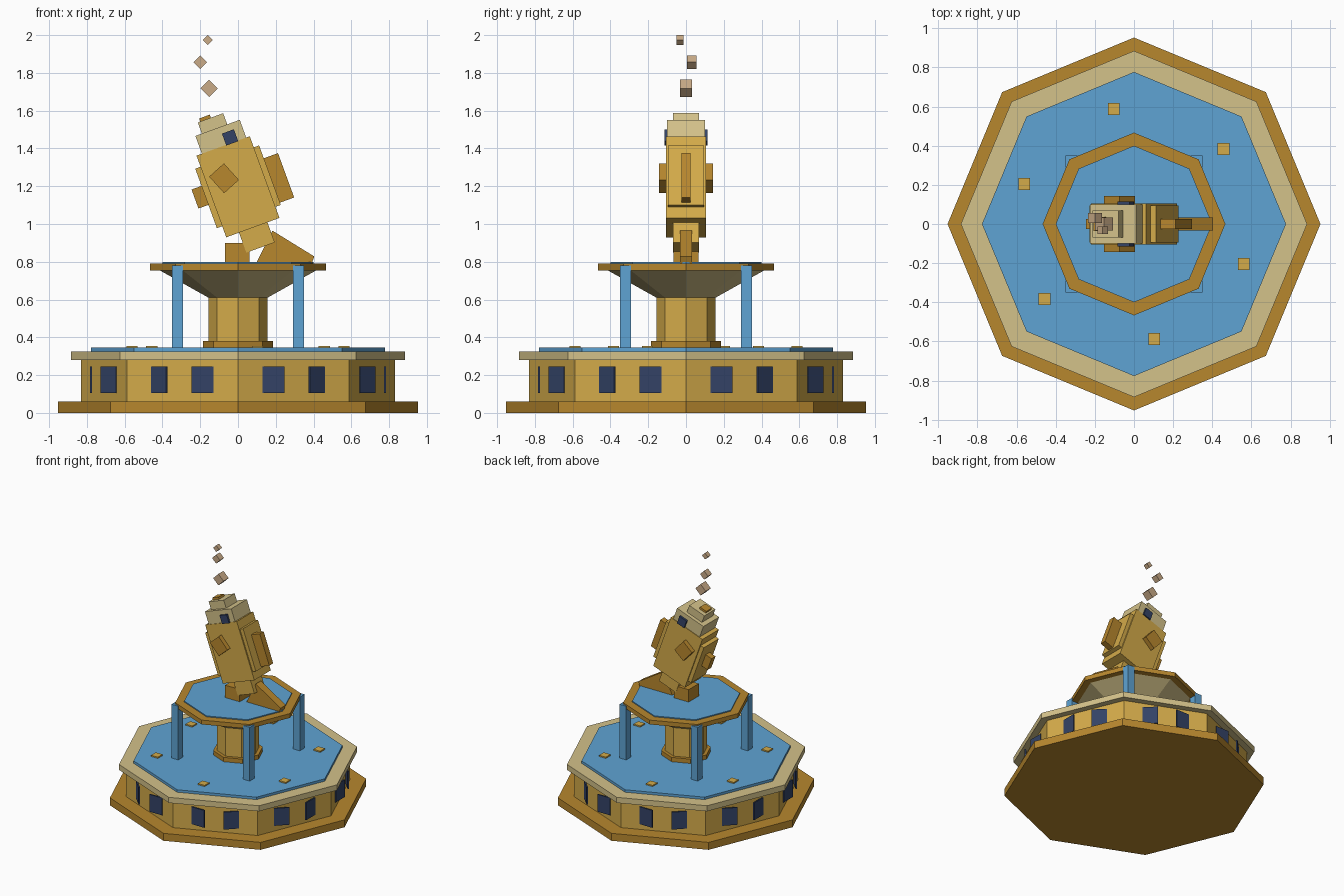
import bpy, bmesh
from math import radians, sin, cos
from mathutils import Matrix, Vector

if "Cube" in bpy.data.objects:
    bpy.data.objects.remove(bpy.data.objects["Cube"], do_unlink=True)


def material(name, rgb):
    lin = [((c + 0.055) / 1.055) ** 2.4 for c in rgb] + [1.0]
    m = bpy.data.materials.new(name)
    m.use_nodes = True
    m.diffuse_color = lin
    m.node_tree.nodes["Principled BSDF"].inputs["Base Color"].default_value = lin
    return m


GOLD = material("gold stone", (0.83, 0.67, 0.29))
BRONZE = material("bronze", (0.72, 0.53, 0.18))
SAND = material("pale sandstone", (0.83, 0.76, 0.54))
WATER = material("water blue", (0.37, 0.64, 0.83))
NAVY = material("navy", (0.20, 0.26, 0.40))
SPRAY = material("spray tan", (0.79, 0.67, 0.53))


def finish(name, bm, mat, matrix=None):
    if matrix is not None:
        bm.transform(matrix)
    bmesh.ops.recalc_face_normals(bm, faces=bm.faces)
    mesh = bpy.data.meshes.new(name)
    bm.to_mesh(mesh)
    bm.free()
    mesh.materials.append(mat)
    ob = bpy.data.objects.new(name, mesh)
    bpy.context.collection.objects.link(ob)
    return ob


def octagon(name, z0, z1, r0, mat, r1=None):
    """Eight-sided tier with its corners on the axes."""
    bm = bmesh.new()
    bmesh.ops.create_cone(bm, cap_ends=True, segments=8, radius1=r0,
                          radius2=r0 if r1 is None else r1, depth=z1 - z0)
    return finish(name, bm, mat, Matrix.Translation((0, 0, (z0 + z1) / 2)))


def box(name, centre, size, mat, frame=Matrix(), tilt=0):
    bm = bmesh.new()
    bmesh.ops.create_cube(bm, size=1)
    local = (Matrix.Translation(centre) @ Matrix.Rotation(radians(tilt), 4, "Y")
             @ Matrix.Diagonal((*size, 1)))
    return finish(name, bm, mat, frame @ local)


def prism(name, outline, width, mat):
    """Side outline in x and z, extruded along y."""
    bm = bmesh.new()
    face = bm.faces.new([bm.verts.new((x, -width / 2, z)) for x, z in outline])
    new = bmesh.ops.extrude_face_region(bm, geom=[face])["geom"]
    bmesh.ops.translate(bm, vec=Vector((0, width, 0)),
                        verts=[v for v in new if isinstance(v, bmesh.types.BMVert)])
    return finish(name, bm, mat)


# Lower basin
octagon("plinth", 0, 0.06, 0.953, BRONZE)
octagon("basin_wall", 0.06, 0.28, 0.832, GOLD)
octagon("basin_rim", 0.28, 0.325, 0.885, SAND)
octagon("basin_water", 0.32, 0.345, 0.777, WATER)

# Wall panels, a pair around each corner of the basin
for i in range(8):
    turn = Matrix.Rotation(radians(45 * i), 4, "Z")
    for side in (-1, 1):
        box("wall_panel", (side * 0.188, -0.778, 0.175), (0.115, 0.01, 0.14), NAVY, turn)

# Coins on the water
for i in range(6):
    a = radians(40 + 60 * i)
    box("coin", (0.597 * cos(a), 0.597 * sin(a), 0.347), (0.06, 0.06, 0.016), GOLD)

# Column and upper bowl
octagon("column_foot", 0.345, 0.38, 0.184, BRONZE)
octagon("column", 0.38, 0.612, 0.157, GOLD)
octagon("bowl", 0.612, 0.755, 0.16, SAND, 0.415)
octagon("bowl_rim", 0.755, 0.79, 0.467, BRONZE)
octagon("bowl_water", 0.785, 0.798, 0.4, WATER)

# Falling streams
for sx in (-1, 1):
    for sy in (-1, 1):
        box("stream", (sx * 0.32, sy * 0.32, 0.562), (0.06, 0.06, 0.435), WATER)

# Leaping animal: mount and tail fluke
box("mount", (-0.004, 0, 0.85), (0.13, 0.13, 0.10), BRONZE)
prism("tail_fluke", [(0.182, 0.965), (0.404, 0.828), (0.39, 0.79), (0.095, 0.79)],
      0.066, BRONZE)

# Leaning body and head
lean = Matrix.Translation((0, 0, 1.197)) @ Matrix.Rotation(radians(-20), 4, "Y")
box("body", (0, 0, 0), (0.30, 0.21, 0.46), GOLD, lean)
box("body_swell", (0, 0, 0), (0.36, 0.19, 0.335), GOLD, lean)
box("tail_stem", (0.002, 0, -0.28), (0.16, 0.135, 0.126), GOLD, lean)
box("back_fin", (0.21, 0, -0.03), (0.10, 0.05, 0.25), BRONZE, lean)
box("belly_fin", (-0.203, 0, 0.017), (0.066, 0.05, 0.107), BRONZE, lean)
box("head", (0.005, 0, 0.28), (0.25, 0.20, 0.10), SAND, lean)
box("crown", (-0.012, 0, 0.36), (0.143, 0.14, 0.066), SAND, lean)
box("blowhole", (-0.04, 0, 0.40), (0.06, 0.07, 0.02), BRONZE, lean)
for side in (-1, 1):
    box("eye", (0.05, side * 0.107, 0.26), (0.067, 0.016, 0.067), NAVY, lean)
    box("flipper", (-0.074, side * 0.12, 1.242), (0.105, 0.044, 0.118), BRONZE, tilt=-42)

# Spray drops
for centre, size in (((-0.153, 0, 1.718), 0.065),
                     ((-0.2, 0.03, 1.857), 0.05),
                     ((-0.16, -0.032, 1.974), 0.037)):
    box("spray_drop", centre, (size, size, size), SPRAY, tilt=45)
